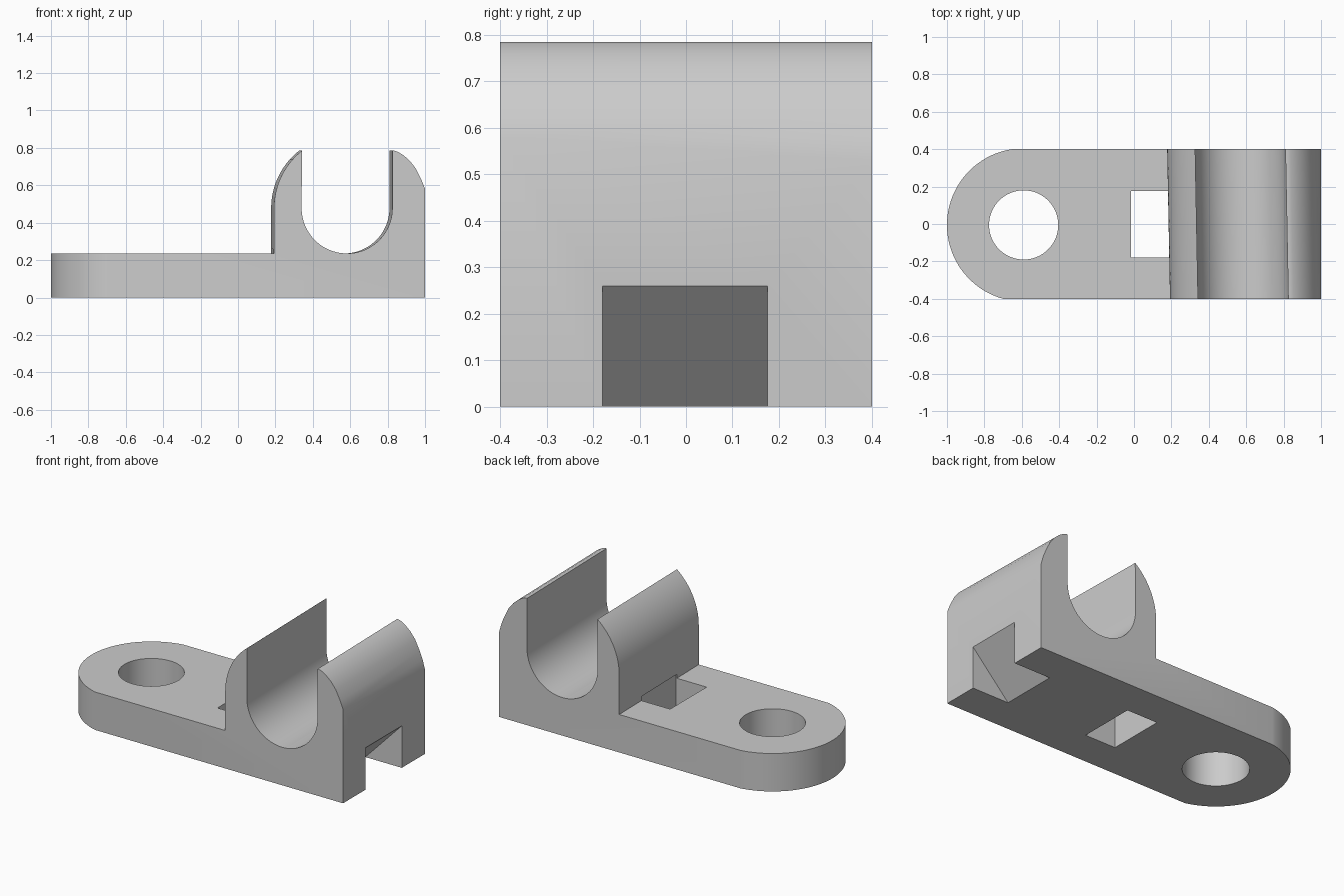
import bpy, bmesh, math
from mathutils import Vector

cube = bpy.data.objects.get("Cube")
if cube:
    bpy.data.objects.remove(cube, do_unlink=True)

grey = bpy.data.materials.new("light grey plastic")
grey.use_nodes = True
colour = (0.6, 0.6, 0.6, 1)
grey.diffuse_color = colour
grey.node_tree.nodes["Principled BSDF"].inputs["Base Color"].default_value = colour


def prism(name, points, sweep):
    """Extrude a closed outline of 3D points along the sweep vector."""
    bm = bmesh.new()
    face = bm.faces.new([bm.verts.new(p) for p in points])
    new = bmesh.ops.extrude_face_region(bm, geom=[face])["geom"]
    bmesh.ops.translate(bm, vec=sweep, verts=[g for g in new if isinstance(g, bmesh.types.BMVert)])
    bmesh.ops.recalc_face_normals(bm, faces=bm.faces)
    mesh = bpy.data.meshes.new(name)
    bm.to_mesh(mesh)
    bm.free()
    mesh.materials.append(grey)
    obj = bpy.data.objects.new(name, mesh)
    bpy.context.collection.objects.link(obj)
    return obj


def arc(cx, cy, r, start, end, n):
    """Points on a circle, angles in radians."""
    steps = [start + (end - start) * i / n for i in range(n + 1)]
    return [(cx + r * math.cos(a), cy + r * math.sin(a)) for a in steps]


def combine(target, tool, operation):
    """Apply a boolean and discard the tool."""
    mod = target.modifiers.new(operation, "BOOLEAN")
    mod.object, mod.operation, mod.solver = tool, operation, "EXACT"
    bpy.context.view_layer.objects.active = target
    bpy.ops.object.modifier_apply(modifier=mod.name)
    bpy.data.objects.remove(tool, do_unlink=True)


# Side profile: flat base, rounded jaw, round channel, outer jaw
BASE, TOP, CX, CZ = 0.235, 0.785, 0.575, 0.478
OUTER, INNER = 0.39, 0.2425
side = [(-1.2, 0), (-1.2, BASE), (CX - OUTER, BASE)]
side += arc(CX, CZ, OUTER, math.pi, math.pi - math.asin((TOP - CZ) / OUTER), 20)
side += arc(CX, CZ, INNER, math.pi, 2 * math.pi, 40)
side += [(CX + INNER, TOP), (0.828, 0.785), (0.845, 0.78), (0.878, 0.76), (0.91, 0.732),
         (0.943, 0.69), (0.973, 0.63), (0.993, 0.58), (1.01, 0.52), (1.02, 0.44), (1.02, 0)]

# The clip runs very slightly askew across the base
SKEW = -0.019
body = prism("cable_clip", [(x - SKEW * 0.5, -0.5, z) for x, z in side], Vector((SKEW, 1, 0)))

# Plan outline: straight sides, square outer end, rounded lug end
HX, HY, R = -0.59, -0.005, 0.41
a_top = math.pi - math.asin((0.4 - HY) / R)
a_bottom = math.pi + math.asin((0.4 + HY) / R)
plan = [(1, -0.4), (1, 0.4)] + arc(HX, HY, R, a_top, a_bottom, 40)
combine(body, prism("plan", [(x, y, -0.2) for x, y in plan], Vector((0, 0, 1.4))), "INTERSECT")

# Screw hole through the lug
ring = arc(HX, HY, 0.185, 0, 2 * math.pi, 64)[:-1]
combine(body, prism("hole", [(x, y, -0.1) for x, y in ring], Vector((0, 0, 0.6))), "DIFFERENCE")

# Strap slot beside the jaw
slot = [(-0.015, -0.18), (0.195, -0.18), (0.195, 0.177), (-0.015, 0.177)]
combine(body, prism("slot", [(x, y, -0.1) for x, y in slot], Vector((0, 0, 0.36))), "DIFFERENCE")

# Sloping strap exit under the outer jaw
wedge = [(0.65, -0.104), (1.1, -0.104), (1.1, 0.364)]
combine(body, prism("exit", [(x, -0.18, z) for x, z in wedge], Vector((0, 0.355, 0))), "DIFFERENCE")

# Smooth the curves, keep the edges crisp
bpy.ops.object.select_all(action="DESELECT")
body.select_set(True)
bpy.context.view_layer.objects.active = body
bpy.ops.object.shade_smooth_by_angle(angle=math.radians(25))
